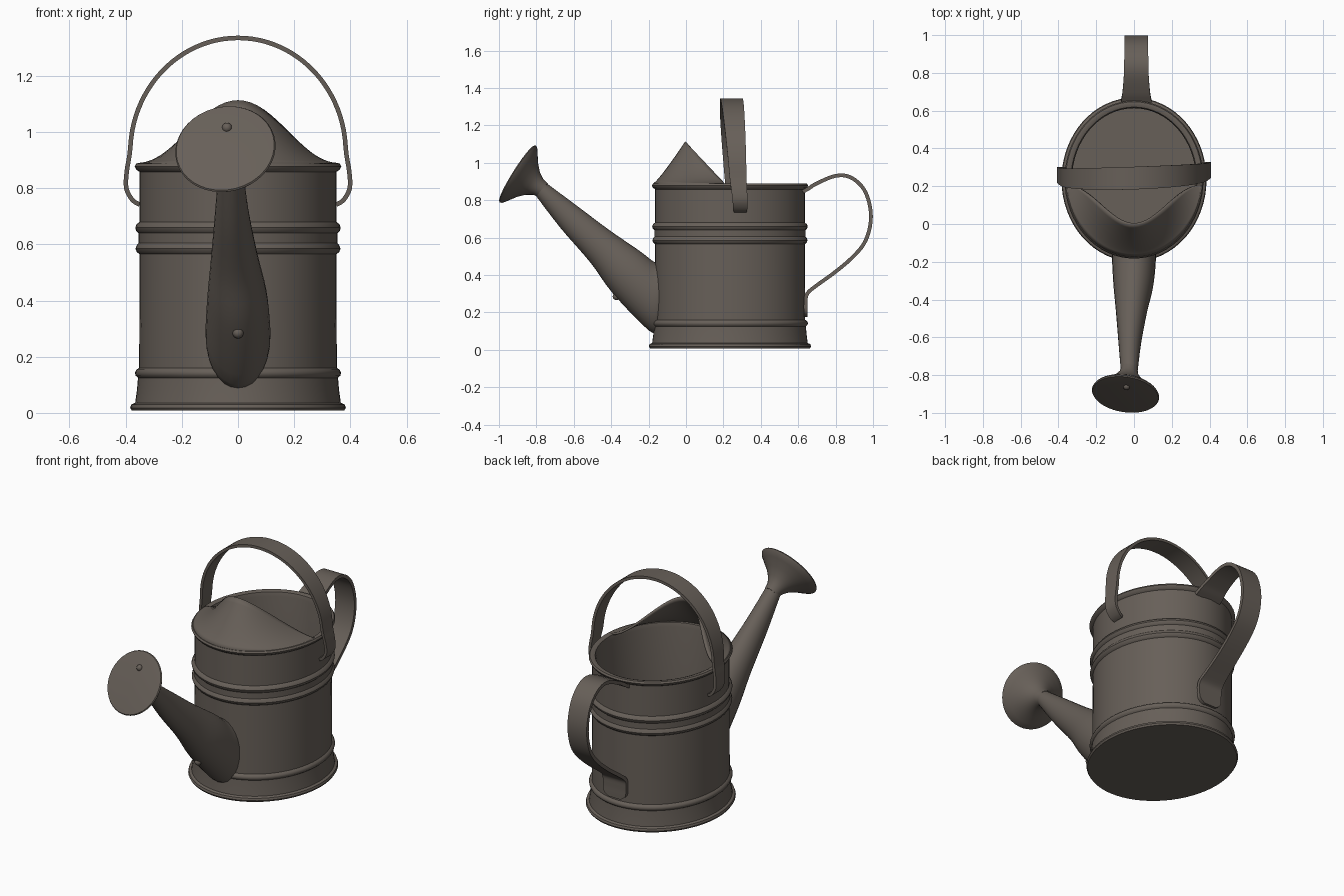
import bpy, bmesh, math
from mathutils import Vector

if "Cube" in bpy.data.objects:
    bpy.data.objects.remove(bpy.data.objects["Cube"])

metal = bpy.data.materials.new("dark_weathered_metal")
metal.diffuse_color = (0.135, 0.115, 0.098, 1)
metal.use_nodes = True
metal.node_tree.nodes["Principled BSDF"].inputs["Base Color"].default_value = metal.diffuse_color
CY, RX, RY = 0.235, 0.35, 0.40   # body centre and radii


def loft(name, rings, closed=True, caps=True):
    """Skin a list of equal-length rings of points."""
    bm = bmesh.new()
    vs = [[bm.verts.new(p) for p in r] for r in rings]
    n = len(vs[0])
    for a, b in zip(vs, vs[1:]):
        for i in range(n if closed else n - 1):
            j = (i + 1) % n
            bm.faces.new((a[i], a[j], b[j], b[i]))
    if caps:
        bm.faces.new(vs[0])
        bm.faces.new(vs[-1])
    bmesh.ops.recalc_face_normals(bm, faces=bm.faces)
    me = bpy.data.meshes.new(name)
    bm.to_mesh(me)
    bm.free()
    me.materials.append(metal)
    ob = bpy.data.objects.new(name, me)
    bpy.context.collection.objects.link(ob)
    return ob


def smooth(pts, steps=5):
    """Catmull-Rom through tuples of any length."""
    p = [pts[0]] + list(pts) + [pts[-1]]
    out = []
    for k in range(1, len(p) - 2):
        for s in range(steps):
            t = s / steps
            out.append(tuple(
                0.5 * (2 * b + (c - a) * t + (2 * a - 5 * b + 4 * c - d) * t * t
                       + (3 * b - a - 3 * c + d) * t ** 3)
                for a, b, c, d in zip(p[k - 1], p[k], p[k + 1], p[k + 2])))
    return out + [tuple(pts[-1])]


def strap(name, pts, across, thick):
    """Flat band; points are (x, y, z, width)."""
    rings = []
    for i, q in enumerate(pts):
        a, b = Vector(pts[max(i - 1, 0)][:3]), Vector(pts[min(i + 1, len(pts) - 1)][:3])
        side = Vector(across).normalized()
        nrm = (b - a).cross(side).normalized() * thick / 2
        w = side * q[3] / 2
        c = Vector(q[:3])
        rings.append([c - w - nrm, c + w - nrm, c + w + nrm, c - w + nrm])
    return loft(name, rings)


def oval(z, dr, n=64):
    return [((RX + dr) * math.cos(2 * math.pi * i / n),
             CY + (RY + dr) * math.sin(2 * math.pi * i / n), z) for i in range(n)]


# Body: outer wall with foot, beads and rolled rim, then inner wall and floor
profile = [(0.008, 0.028), (0.018, 0.034), (0.03, 0.030), (0.036, 0.016), (0.08, 0.010),
           (0.125, 0.006), (0.132, 0.014), (0.143, 0.017), (0.154, 0.012), (0.16, 0.002),
           (0.565, 0.0), (0.572, 0.010), (0.585, 0.015), (0.598, 0.010), (0.605, 0.004),
           (0.64, 0.004), (0.647, 0.012), (0.66, 0.016), (0.673, 0.010), (0.68, 0.0),
           (0.858, 0.0), (0.866, 0.012), (0.878, 0.018), (0.888, 0.012), (0.890, 0.0),
           (0.884, -0.016), (0.86, -0.022), (0.04, -0.022)]
loft("can_body", [oval(z, d) for z, d in profile])

# Hood: curved sheet from the front rim up to a peaked open edge
rings = []
N, M = 32, 10
for j in range(M + 1):
    t = j / M
    row = []
    for i in range(N + 1):
        s = -1 + 2 * i / N
        a = math.radians(s * 86)
        rim = Vector(((RX + 0.006) * math.sin(a), CY - (RY + 0.006) * math.cos(a), 0.884))
        h = 0.5 * (1 + math.cos(math.pi * s))
        edge = Vector((0.354 * s, 0.207 * (1 - h), 0.884 + 0.226 * h))
        p = rim.lerp(edge, t)
        p.z = rim.z + (edge.z - rim.z) * t ** 1.15
        row.append(p)
    rings.append(row)
hood = loft("front_hood", rings, closed=False, caps=False)
mod = hood.modifiers.new("thickness", "SOLIDIFY")
mod.thickness, mod.offset = 0.012, 0

# Spout: (top y, top z, bottom y, bottom z, half width, centre x)
stations = smooth([(-0.13, 0.465, -0.135, 0.10, 0.11, 0), (-0.17, 0.47, -0.195, 0.10, 0.116, 0),
                   (-0.25, 0.53, -0.39, 0.30, 0.106, -0.003), (-0.41, 0.64, -0.51, 0.465, 0.083, -0.013),
                   (-0.59, 0.775, -0.67, 0.65, 0.060, -0.022), (-0.745, 0.89, -0.80, 0.82, 0.045, -0.025)], 4)
rings = []
for ty, tz, by, bz, hw, cx in stations:
    c, u = Vector((cx, (ty + by) / 2, (tz + bz) / 2)), Vector((0, (ty - by) / 2, (tz - bz) / 2))
    rings.append([c + u * math.cos(k * math.pi / 14) + Vector((hw * math.sin(k * math.pi / 14), 0, 0))
                  for k in range(28)])
loft("spout", rings)

# Rose: flared head with a disc face
c, n = Vector((-0.045, -0.90, 0.94)), Vector((-0.13, -0.84, 0.53)).normalized()
u = n.cross((0, 0, 1)).normalized()
v = u.cross(n)
rose = [(-0.165, 0.043), (-0.13, 0.050), (-0.095, 0.072), (-0.06, 0.108), (-0.03, 0.150),
        (-0.012, 0.174), (-0.002, 0.180), (0.004, 0.176), (0.008, 0.13), (0.010, 0.02)]
loft("spout_rose", [[c + n * d + (u * math.cos(k * math.pi / 20) + v * math.sin(k * math.pi / 20)) * r
                     for k in range(40)] for d, r in rose])


# Small studs on the rose and spout
def stud(name, pos, r):
    loft(name, [[Vector(pos) + Vector((r * math.sin(a) * math.cos(b), r * math.sin(a) * math.sin(b),
                                       r * math.cos(a)))
                 for b in [k * math.pi / 6 for k in range(12)]]
                for a in [0.2 + q * (math.pi - 0.4) / 6 for q in range(7)]])


stud("rose_stud", c + n * 0.006 + v * 0.085, 0.018)
stud("spout_stud", (0, -0.372, 0.285), 0.02)

# Top handle: arched band whose ends bow out and tuck into the body sides
half = [(0.350, 0.277, 0.742, 0.065), (0.375, 0.277, 0.757, 0.075), (0.398, 0.275, 0.80, 0.08),
        (0.396, 0.27, 0.86, 0.085), (0.386, 0.265, 0.92, 0.09)]
for k in range(1, 9):
    a = k * math.pi / 16
    half.append((0.384 * math.cos(a), 0.265 - 0.022 * math.sin(a), 0.925 + 0.41 * math.sin(a),
                 0.09 + 0.03 * math.sin(a)))
path = half + [(-x, y, z, w) for x, y, z, w in half[-2::-1]]
path = [(x, y + 0.035 * x, z, w) for x, y, z, w in path]
strap("top_handle", smooth(path, 3), (0, 1, 0), 0.016)

# Back handle: looped strap with a tab flat on the body
back = [(0.625, 0.845, 0.165), (0.655, 0.862, 0.16), (0.70, 0.89, 0.145), (0.80, 0.93, 0.13),
        (0.88, 0.922, 0.127), (0.95, 0.86, 0.125), (0.985, 0.76, 0.125), (0.984, 0.66, 0.125),
        (0.95, 0.565, 0.125), (0.88, 0.485, 0.125), (0.79, 0.41, 0.127), (0.70, 0.345, 0.135),
        (0.648, 0.30, 0.15), (0.640, 0.25, 0.15), (0.640, 0.20, 0.14), (0.640, 0.175, 0.08)]
strap("back_handle", smooth([(0.012, y, z, w) for y, z, w in back], 4), (1, 0, 0), 0.02)

# Smooth shading with sharp edges kept
bpy.ops.object.select_all(action="SELECT")
bpy.context.view_layer.objects.active = hood
bpy.ops.object.shade_smooth_by_angle(angle=math.radians(40))
